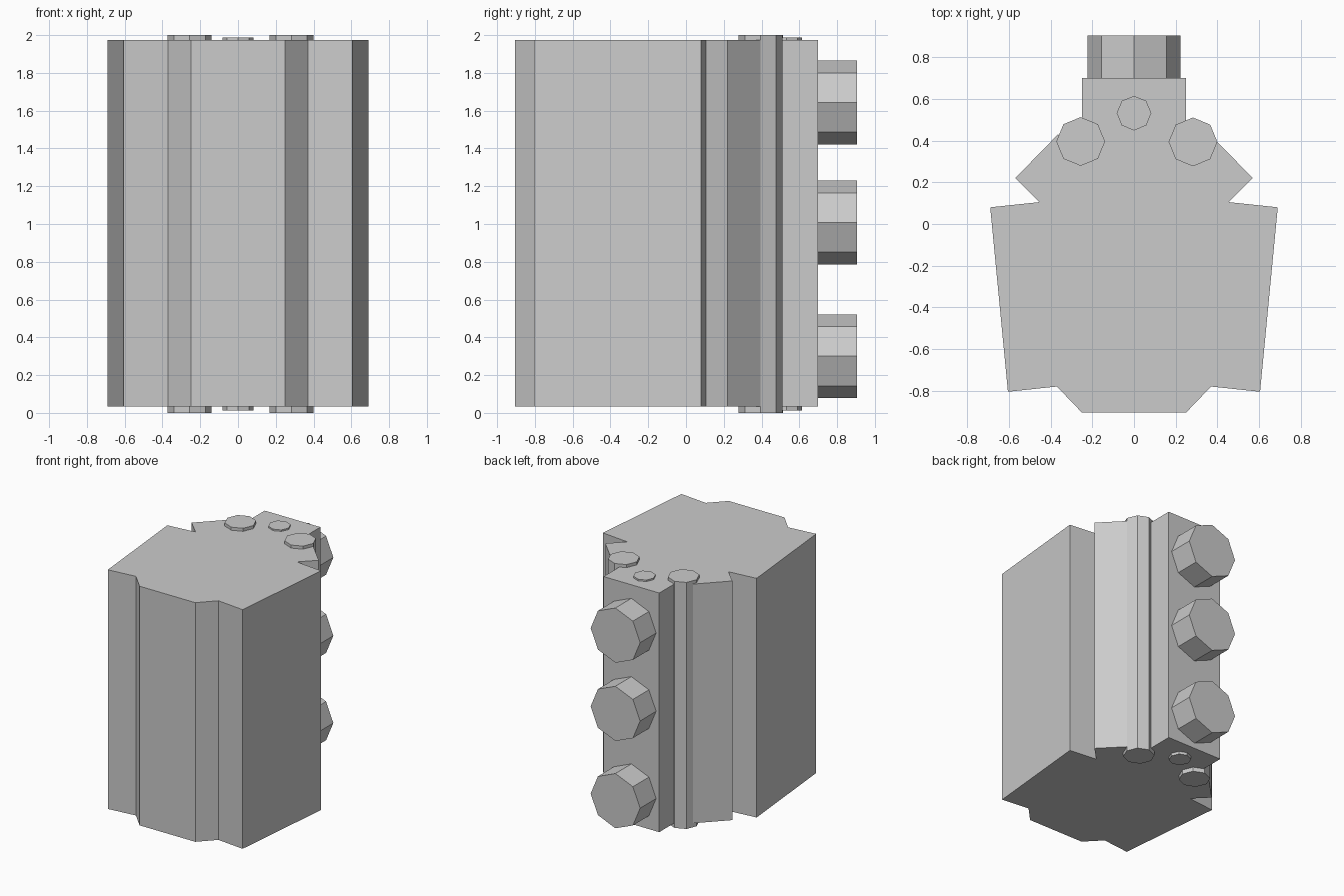
import bpy, bmesh
from math import pi

if "Cube" in bpy.data.objects:
    bpy.data.objects.remove(bpy.data.objects["Cube"])


def extruded_body(name, half, z0, z1):
    # mirror the half profile across x = 0, then extrude upwards
    outline = half + [(-x, y) for x, y in reversed(half)]
    bm = bmesh.new()
    base = bm.faces.new([bm.verts.new((x, y, z0)) for x, y in outline])
    top = bmesh.ops.extrude_face_region(bm, geom=[base])["geom"]
    verts = [v for v in top if isinstance(v, bmesh.types.BMVert)]
    bmesh.ops.translate(bm, verts=verts, vec=(0, 0, z1 - z0))
    bmesh.ops.recalc_face_normals(bm, faces=bm.faces)
    mesh = bpy.data.meshes.new(name)
    bm.to_mesh(mesh)
    bm.free()
    obj = bpy.data.objects.new(name, mesh)
    bpy.context.collection.objects.link(obj)


def octagon_rod(name, radius, depth, location, rotation=(0, 0, 0)):
    bpy.ops.mesh.primitive_cylinder_add(
        vertices=8, radius=radius, depth=depth, location=location, rotation=rotation)
    bpy.context.object.name = name


# notched main block
extruded_body("main_block", [
    (0.25, -0.905), (0.37, -0.78), (0.605, -0.805), (0.69, 0.08), (0.455, 0.105),
    (0.57, 0.22), (0.365, 0.43), (0.25, 0.315), (0.25, 0.70)], 0.035, 1.975)

# vertical pins running through the block
octagon_rod("left_pin", 0.117, 2.0, (-0.256, 0.396, 1.0))
octagon_rod("right_pin", 0.117, 2.0, (0.283, 0.394, 1.0))
octagon_rod("centre_pin", 0.083, 1.975, (0, 0.532, 1.0))

# row of studs on the back
for i, z in enumerate((0.30, 1.008, 1.643)):
    octagon_rod(f"back_stud_{i + 1}", 0.222, 0.225, (0, 0.7925, z), (pi / 2, 0, 0))
